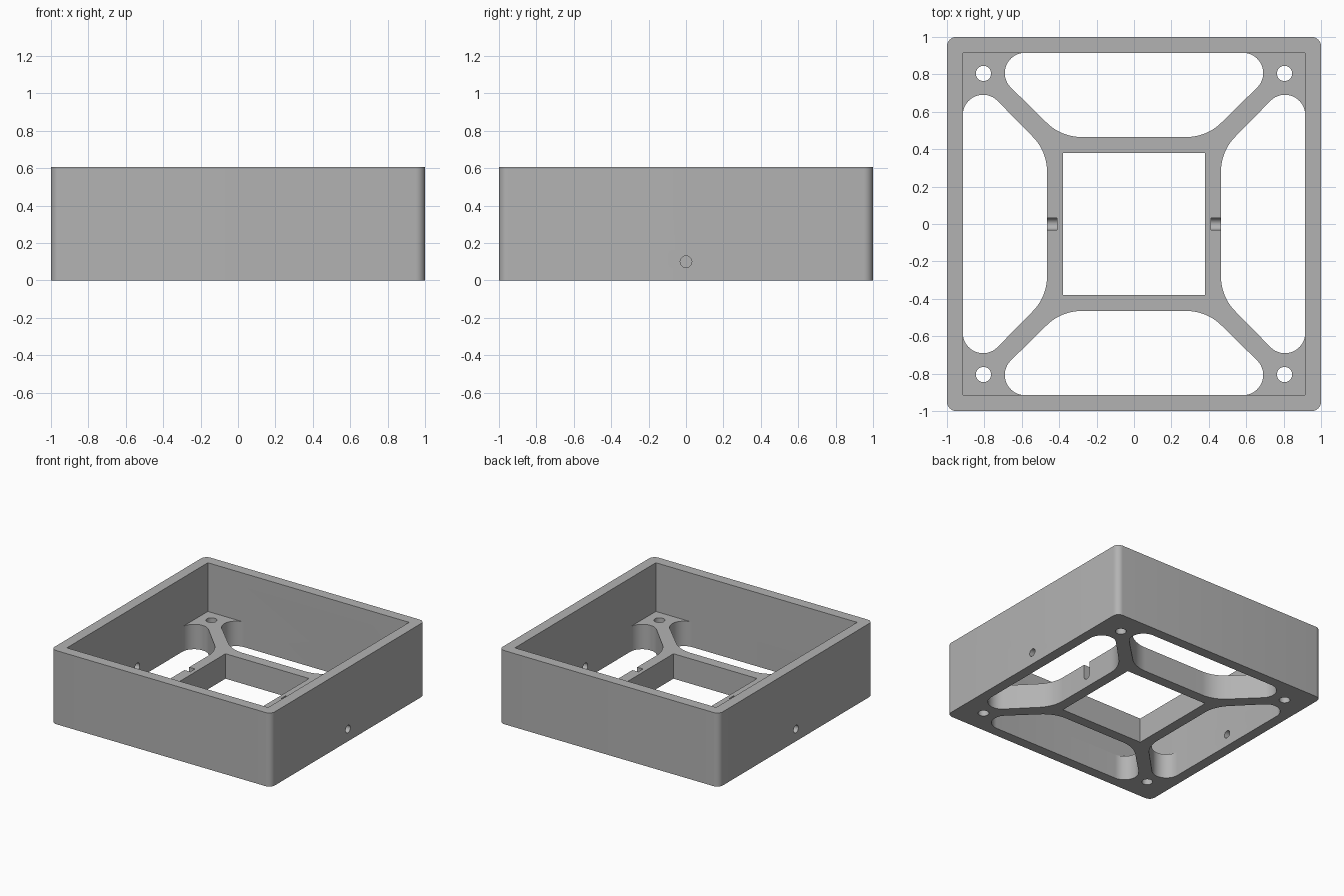
import bpy, bmesh, math
from math import cos, sin, pi
from mathutils import Matrix

if "Cube" in bpy.data.objects:
    bpy.data.objects.remove(bpy.data.objects["Cube"])

HEIGHT, FLOOR, INNER = 0.605, 0.205, 0.915

grey = bpy.data.materials.new("plain grey")
grey.use_nodes = True
grey.diffuse_color = (0.45, 0.45, 0.45, 1)
grey.node_tree.nodes["Principled BSDF"].inputs["Base Color"].default_value = grey.diffuse_color


def arc(cx, cy, r, start, end, steps=16):
    """Points along an arc, angles in degrees."""
    angles = [math.radians(start + (end - start) * i / steps) for i in range(steps + 1)]
    return [(cx + r * cos(a), cy + r * sin(a)) for a in angles]


def square(s):
    return [(-s, -s), (s, -s), (s, s), (-s, s)]


def prism(name, outline, low, high, turn=Matrix()):
    """Extrude a flat outline from low to high, then turn it."""
    bm = bmesh.new()
    face = bm.faces.new([bm.verts.new((x, y, low)) for x, y in outline])
    top = bmesh.ops.extrude_face_region(bm, geom=[face])["geom"]
    verts = [g for g in top if isinstance(g, bmesh.types.BMVert)]
    bmesh.ops.translate(bm, verts=verts, vec=(0, 0, high - low))
    bmesh.ops.transform(bm, matrix=turn, verts=bm.verts)
    bmesh.ops.recalc_face_normals(bm, faces=bm.faces)
    mesh = bpy.data.meshes.new(name)
    bm.to_mesh(mesh)
    bm.free()
    mesh.materials.append(grey)
    obj = bpy.data.objects.new(name, mesh)
    bpy.context.collection.objects.link(obj)
    return obj


# Outer block with rounded upright corners
c, r = 0.95, 0.05
block = []
for i, (sx, sy) in enumerate([(1, 1), (-1, 1), (-1, -1), (1, -1)]):
    block += arc(sx * c, sy * c, r, 90 * i, 90 * i + 90, 8)
frame = prism("mounting_frame", block, 0, HEIGHT)

# Cavity above the floor and square window through it
cutters = [prism("cavity_cutter", square(INNER), FLOOR, 1),
           prism("window_cutter", square(0.38), -0.1, 0.5)]

# Pockets between the diagonal arms: round ends, filleted inner corners
half = arc(0.28, 0.731, 0.266, 270, 315) + arc(0.583, 0.807, 0.108, -45, 90)
pocket = half + [(-x, y) for x, y in reversed(half)]
for i in range(4):
    cutters.append(prism("pocket_cutter", pocket, -0.1, 0.5, Matrix.Rotation(i * pi / 2, 4, "Z")))

# Screw holes in the corner tabs
for sx in (-1, 1):
    for sy in (-1, 1):
        cutters.append(prism("screw_cutter", arc(sx * 0.805, sy * 0.805, 0.041, 0, 348.75, 31), -0.1, 0.5))

# Pin holes through the side walls and open notches in the window rim
upright = Matrix(((0, 0, 1, 0), (1, 0, 0, 0), (0, 1, 0, 0), (0, 0, 0, 1)))
notch = arc(0, 0.1, 0.031, 180, 360) + [(0.031, 0.4), (-0.031, 0.4)]
for s in (-1, 1):
    side = Matrix.Scale(s, 4, (1, 0, 0)) @ upright
    cutters.append(prism("pin_cutter", arc(0, 0.1, 0.031, 0, 348.75, 31), 0.7, 1.1, side))
    cutters.append(prism("notch_cutter", notch, 0.412, 0.7, side))

# Cut everything, then drop the cutters
bpy.context.view_layer.objects.active = frame
frame.select_set(True)
for cutter in cutters:
    mod = frame.modifiers.new("cut", "BOOLEAN")
    mod.operation, mod.solver, mod.object = "DIFFERENCE", "EXACT", cutter
    bpy.ops.object.modifier_apply(modifier=mod.name)
    bpy.data.objects.remove(cutter)

bpy.ops.object.shade_smooth_by_angle(angle=math.radians(30))
